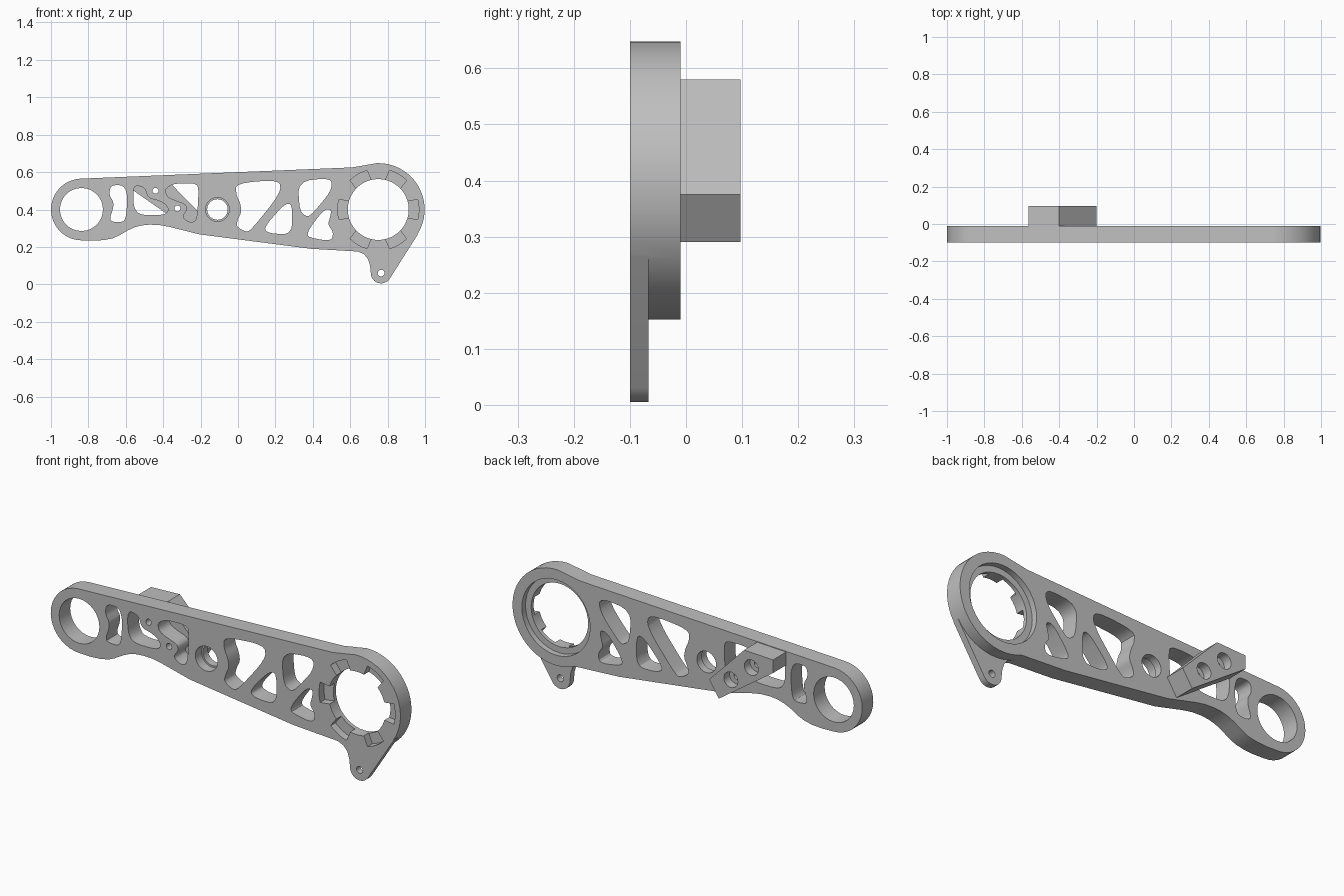
import bpy
import bmesh
from math import sin, cos, radians

cube = bpy.data.objects.get("Cube")
if cube:
    bpy.data.objects.remove(cube, do_unlink=True)

FRONT, BACK, REAR = -0.1, -0.01, 0.097

grey = bpy.data.materials.new("matte_grey")
grey.use_nodes = True
grey.diffuse_color = (0.52, 0.52, 0.52, 1)
grey.node_tree.nodes["Principled BSDF"].inputs["Base Color"].default_value = grey.diffuse_color


def arc(cx, cz, r, start, end, steps):
    angles = [radians(start + (end - start) * i / steps) for i in range(steps + 1)]
    return [(cx + r * cos(a), cz + r * sin(a)) for a in angles]


def circle(cx, cz, r, steps=32):
    return arc(cx, cz, r, 0, 360, steps)[:-1]


def rounded(points, passes=2):
    """Scale from hundredths and cut the corners into soft curves."""
    pts = [(x / 100, z / 100) for x, z in points]
    for _ in range(passes):
        out = []
        for (ax, az), (bx, bz) in zip(pts, pts[1:] + pts[:1]):
            for t in (0.22, 0.78):
                out.append((ax + (bx - ax) * t, az + (bz - az) * t))
        pts = out
    return pts


def prism(name, points, y0, y1):
    """Extrude an x-z outline from y0 to y1."""
    bm = bmesh.new()
    face = bm.faces.new([bm.verts.new((x, y0, z)) for x, z in points])
    result = bmesh.ops.extrude_face_region(bm, geom=[face])
    moved = [v for v in result["geom"] if isinstance(v, bmesh.types.BMVert)]
    bmesh.ops.translate(bm, verts=moved, vec=(0, y1 - y0, 0))
    bmesh.ops.recalc_face_normals(bm, faces=bm.faces)
    mesh = bpy.data.meshes.new(name)
    bm.to_mesh(mesh)
    bm.free()
    mesh.materials.append(grey)
    obj = bpy.data.objects.new(name, mesh)
    bpy.context.collection.objects.link(obj)
    return obj


def combine(target, other, operation):
    mod = target.modifiers.new("combine", "BOOLEAN")
    mod.operation = operation
    mod.solver = "EXACT"
    mod.object = other
    bpy.context.view_layer.objects.active = target
    bpy.ops.object.modifier_apply(modifier=mod.name)
    bpy.data.objects.remove(other, do_unlink=True)


def cut(target, points, y0=-0.2, y1=0.2):
    combine(target, prism("cutter", points, y0, y1), "DIFFERENCE")


# Arm plate outline: large ring end, straight top, small ring end, waisted underside
outline = arc(0.75, 0.4, 0.248, -115, 92, 28)
outline += [(0.68, 0.637), (0.61, 0.625)]
outline += arc(-0.835, 0.4, 0.165, 93, 270, 18)
outline += [(-0.77, 0.233), (-0.714, 0.237), (-0.67, 0.246), (-0.634, 0.262),
            (-0.59, 0.288), (-0.553, 0.305), (-0.515, 0.315), (-0.473, 0.319),
            (-0.42, 0.317), (-0.365, 0.307), (-0.205, 0.267), (0.39, 0.19)]
arm = prism("arm_plate", outline, FRONT, BACK)

# Thin lug under the large ring
lug = [(0.961, 0.266)] + arc(0.765, 0.06, 0.055, -32, -180, 12)
lug += [(0.706, 0.1), (0.695, 0.135), (0.675, 0.16), (0.645, 0.174), (0.62, 0.178),
        (0.7, 0.22), (0.9, 0.28)]
combine(arm, prism("lug", lug, FRONT, -0.067), "UNION")

# Lightening windows, in hundredths
windows = [
    [(-68, 53), (-61, 53), (-59, 47), (-60, 34), (-64, 33), (-69, 34), (-66, 43), (-69, 48)],
    [(-56, 53), (-50, 52), (-48, 46), (-43, 45), (-39, 43), (-37, 40), (-39, 37), (-53, 37),
     (-56, 42)],
    [(-39, 51), (-34, 54), (-22, 54), (-21, 50), (-22, 34), (-26, 33), (-30, 36), (-27, 40),
     (-28, 43), (-34, 45), (-38, 47)],
    [(-1, 54), (22, 56), (23, 49), (7, 29), (4, 28), (-1, 31), (0, 35), (2, 39), (1, 44),
     (-1, 48)],
    [(25, 43), (29, 43), (29, 27), (18, 27), (14, 29), (16, 33)],
    [(32, 55), (50, 57), (50, 50), (40, 38), (37, 36), (33, 39)],
    [(46, 40), (50, 40), (49, 35), (48, 32), (51, 28), (50, 23), (38, 25), (37, 27), (39, 31)],
]
for window in windows:
    cut(arm, rounded(window))

# Small ring bore and pivot bore with its front recess
cut(arm, circle(-0.837, 0.4, 0.115))
cut(arm, circle(-0.11, 0.4, 0.055))
cut(arm, circle(-0.11, 0.4, 0.064), -0.2, -0.05)
cut(arm, circle(0.765, 0.06, 0.018, 16))

# Large ring bore, rear seat and six front pockets
cut(arm, circle(0.75, 0.4, 0.163, 40))
cut(arm, circle(0.75, 0.4, 0.195, 40), -0.04, 0.2)
for k in range(6):
    a = 60 * k
    pocket = arc(0.75, 0.4, 0.217, a - 14, a + 14, 6) + arc(0.75, 0.4, 0.15, a + 17, a - 17, 6)
    cut(arm, pocket, -0.2, -0.06)

# Rear clamp block
block = prism("clamp_block", [(-0.565, 0.505), (-0.255, 0.29), (-0.2, 0.375),
                              (-0.4, 0.58), (-0.565, 0.573)], BACK, REAR)

# Screw holes through the plate and block, with wide seats at the rear
for x, z in ((-0.441, 0.5), (-0.324, 0.406)):
    for part in (arm, block):
        cut(part, circle(x, z, 0.016, 16))
    cut(block, circle(x, z, 0.04, 24), 0.05, 0.2)

# Smooth curved walls, crisp edges
for obj in (arm, block):
    bpy.ops.object.select_all(action="DESELECT")
    obj.select_set(True)
    bpy.context.view_layer.objects.active = obj
    bpy.ops.object.shade_smooth_by_angle(angle=radians(30))
